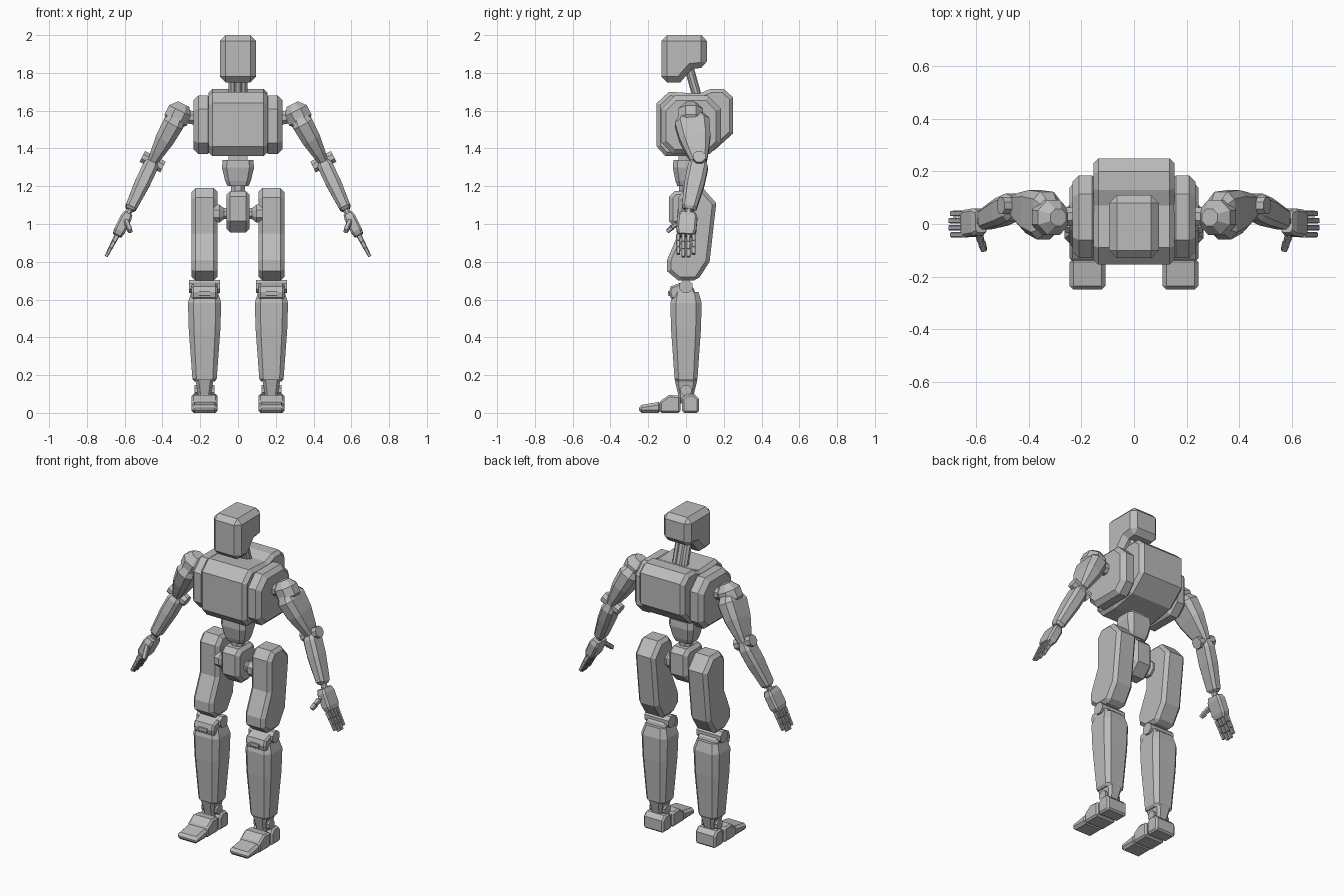
import bpy
import bmesh
from mathutils import Vector

old_cube = bpy.data.objects.get("Cube")
if old_cube:
    bpy.data.objects.remove(old_cube, do_unlink=True)

grey = bpy.data.materials.new("matte_grey")
grey.use_nodes = True
grey.diffuse_color = (0.5, 0.5, 0.5, 1)
grey.node_tree.nodes["Principled BSDF"].inputs["Base Color"].default_value = grey.diffuse_color

ROUND = 0.586  # corner cut that makes a regular octagon
LEG_X = 0.177
LEG_HALF = 0.068


def finish(name, bm, bevel, mirror):
    """Turn a bmesh into a named flat-shaded object with its modifiers."""
    bmesh.ops.recalc_face_normals(bm, faces=bm.faces[:])
    mesh = bpy.data.meshes.new(name)
    bm.to_mesh(mesh)
    bm.free()
    mesh.materials.append(grey)
    obj = bpy.data.objects.new(name, mesh)
    bpy.context.scene.collection.objects.link(obj)
    if bevel:
        chamfer = obj.modifiers.new("chamfer", "BEVEL")
        chamfer.width = bevel
        chamfer.segments = 1
        chamfer.limit_method = "ANGLE"
        chamfer.angle_limit = 0.9
    if mirror:
        obj.modifiers.new("mirror", "MIRROR").use_mirror_merge = False


def slab(name, outline, half_width, centre_x=0, bevel=0.02):
    """Side outline of (y, z) points extruded across x; off-centre slabs are mirrored."""
    bm = bmesh.new()
    face = bm.faces.new([bm.verts.new((centre_x - half_width, y, z)) for y, z in outline])
    grown = bmesh.ops.extrude_face_region(bm, geom=[face])["geom"]
    verts = [item for item in grown if isinstance(item, bmesh.types.BMVert)]
    bmesh.ops.translate(bm, verts=verts, vec=(half_width * 2, 0, 0))
    finish(name, bm, bevel, mirror=centre_x > 0)


def cut_box(front, back, bottom, top, cut, low_cut):
    """Box outline with its upper and lower corners cut at an angle."""
    return [(front, bottom + low_cut), (front, top - cut), (front + cut, top),
            (back - cut, top), (back, top - cut), (back, bottom + low_cut),
            (back - low_cut, bottom), (front + low_cut, bottom)]


def loft(name, start, end, width, depth, scales, corner=0.35, facing=(0, 1, 0)):
    """Chamfered rectangle swept from start to end; scales maps position to section size."""
    start, end = Vector(start), Vector(end)
    axis = (end - start).normalized()
    back = Vector(facing)
    back = (back - axis * back.dot(axis)).normalized()
    side = back.cross(axis)
    cut = corner * min(width, depth)
    inner_w, inner_d = width - cut, depth - cut
    corners = [(width, inner_d), (inner_w, depth), (-inner_w, depth), (-width, inner_d),
               (-width, -inner_d), (-inner_w, -depth), (inner_w, -depth), (width, -inner_d)]
    bm = bmesh.new()
    rings = []
    for position, scale in scales.items():
        centre = start.lerp(end, position)
        rings.append([bm.verts.new(centre + (side * u + back * v) * scale) for u, v in corners])
    for low, high in zip(rings, rings[1:]):
        for i in range(len(low)):
            bm.faces.new((low[i - 1], low[i], high[i], high[i - 1]))
    bm.faces.new(rings[0])
    bm.faces.new(rings[-1])
    finish(name, bm, bevel=0, mirror=max(start.x, end.x) > 0)


def peg(name, start, end, radius):
    """Eight-sided pin."""
    loft(name, start, end, radius, radius, {0: 1, 1: 1}, ROUND)


def cross_pin(name, centre, half_length, radius):
    """Pin running across the body through a joint."""
    reach = Vector((half_length, 0, 0))
    peg(name, Vector(centre) - reach, Vector(centre) + reach, radius)


# Head and neck
slab("head", [(-0.13, 1.75), (-0.03, 1.75), (0.03, 1.82), (0.11, 1.83), (0.11, 2), (-0.13, 2)],
     half_width=0.095, bevel=0.03)
neck_base, neck_top = Vector((0, 0.06, 1.67)), Vector((0, 0.01, 1.85))
peg("neck_centre", neck_base, neck_top, radius=0.025)
strut_offset = Vector((0.03, 0, 0))
peg("neck_strut", neck_base + strut_offset, neck_top + strut_offset, radius=0.02)

# Torso
slab("chest_core", [(-0.155, 1.64), (-0.09, 1.7), (0.07, 1.69), (0.13, 1.715), (0.2, 1.715),
                    (0.25, 1.67), (0.25, 1.48), (0.15, 1.39), (0, 1.36), (-0.11, 1.36),
                    (-0.155, 1.41)], half_width=0.155)
side_outline = cut_box(front=-0.13, back=0.185, bottom=1.37, top=1.68, cut=0.07, low_cut=0.06)
slab("chest_side", side_outline, half_width=0.05, centre_x=0.185, bevel=0.025)
slab("waist_joint", cut_box(front=-0.04, back=0.04, bottom=1.3, top=1.38, cut=0.01, low_cut=0.01),
     half_width=0.05, bevel=0)
loft("abdomen", (0, 0, 1.2), (0, 0, 1.34), width=0.085, depth=0.07,
     scales={0: 0.65, 0.2: 0.8, 0.7: 1, 1: 0.95})
peg("spine_pin", (0, 0, 1.15), (0, 0, 1.22), radius=0.037)
slab("pelvis", cut_box(front=-0.09, back=0.09, bottom=0.955, top=1.175, cut=0.03, low_cut=0.06),
     half_width=0.062)
loft("hip_joint", (0.05, 0, 1.055), (0.13, 0, 1.055), width=0.048, depth=0.048,
     scales={0: 0.6, 0.3: 0.6, 0.6: 1, 1: 1}, corner=ROUND)

# Legs
slab("thigh", [(-0.04, 1.14), (0, 1.19), (0.09, 1.19), (0.16, 1.11), (0.125, 0.8), (0.06, 0.7),
               (-0.04, 0.7), (-0.1, 0.75), (-0.1, 0.81), (-0.04, 0.95)],
     LEG_HALF, LEG_X)
knee = Vector((LEG_X, 0, 0.67))
cross_pin("knee_pin", knee, half_length=0.083, radius=0.034)
slab("knee_guard", [(-0.09, 0.64), (-0.08, 0.67), (0, 0.7), (0.05, 0.65), (0.03, 0.6), (-0.08, 0.6)],
     LEG_HALF, LEG_X, bevel=0.01)
ankle = Vector((LEG_X, 0, 0.12))
loft("shin", (LEG_X, 0, 0.165), (LEG_X, 0, 0.64), width=0.088, depth=0.083,
     scales={0: 0.6, 0.03: 0.73, 0.58: 0.95, 0.88: 1, 1: 0.8})
slab("shin_latch", cut_box(front=-0.094, back=-0.07, bottom=0.62, top=0.645, cut=0.002, low_cut=0.002),
     half_width=0.03, centre_x=LEG_X, bevel=0)
loft("ankle", (LEG_X, 0, 0.05), (LEG_X, 0, 0.175), width=0.048, depth=0.06,
     scales={0: 0.6, 0.4: 0.7, 1: 1})
cross_pin("ankle_pin", ankle, half_length=0.053, radius=0.028)

# Feet
slab("heel", cut_box(front=-0.02, back=0.068, bottom=0, top=0.1, cut=0.025, low_cut=0.01),
     LEG_HALF, LEG_X, bevel=0.01)
slab("midfoot", [(-0.14, 0), (-0.03, 0), (-0.03, 0.09), (-0.09, 0.095), (-0.14, 0.06)],
     LEG_HALF, LEG_X, bevel=0.01)
slab("toes", [(-0.25, 0), (-0.13, 0), (-0.13, 0.06), (-0.25, 0.04)],
     LEG_HALF, LEG_X, bevel=0.015)

# Shoulders and arms
shoulder = Vector((0.318, 0.025, 1.575))
elbow = Vector((0.452, 0.07, 1.33))
wrist = Vector((0.582, 0.01, 1.055))
knuckle = Vector((0.64, 0, 0.94))
fingertip = Vector((0.7, 0, 0.825))
peg("shoulder_pin", (0.22, 0.03, 1.56), shoulder, radius=0.035)
ball_axis = Vector((0.03, 0, -0.06))
loft("shoulder_ball", shoulder - ball_axis, shoulder + ball_axis, width=0.066, depth=0.066,
     scales={0: 0.5, 0.3: 1, 0.7: 1, 1: 0.5}, corner=ROUND)
loft("upper_arm", shoulder, elbow, width=0.056, depth=0.092,
     scales={0: 0.7, 0.15: 1, 0.5: 0.9, 0.8: 0.65, 1: 0.45}, corner=0.5)
elbow_reach = Vector((0.055, 0, 0.028))
peg("elbow_pin", elbow - elbow_reach, elbow + elbow_reach, radius=0.032)
loft("forearm", elbow, wrist, width=0.041, depth=0.053,
     scales={-0.05: 0.6, 0.1: 1, 0.4: 1, 0.88: 0.75, 0.93: 0.5}, corner=0.45)
peg("wrist_pin", elbow.lerp(wrist, 0.9), wrist.lerp(knuckle, 0.2), radius=0.018)

# Hands
loft("palm", wrist, knuckle, width=0.03, depth=0.052, scales={0: 0.8, 0.2: 1, 0.8: 1, 1: 0.8})
FINGERS, JOINTS = 4, 3
for finger in range(FINGERS):
    spread = Vector((0, 0.04 - finger * 0.027, 0))
    reach = 0.88 if finger in (0, FINGERS - 1) else 1
    for joint in range(JOINTS):
        near = knuckle.lerp(fingertip, reach * joint / JOINTS)
        far = knuckle.lerp(fingertip, reach * (joint + 0.93) / JOINTS)
        loft("finger_joint", near + spread, far + spread, width=0.014 - joint * 0.002, depth=0.011,
             scales={0: 1, 1: 0.9})
thumb_root = wrist.lerp(knuckle, 0.25) + Vector((0, -0.03, 0))
thumb_tip = Vector((0.57, -0.1, 0.96))
for joint in range(JOINTS):
    loft("thumb_joint", thumb_root.lerp(thumb_tip, joint / JOINTS),
         thumb_root.lerp(thumb_tip, (joint + 0.93) / JOINTS), width=0.014, depth=0.014,
         scales={0: 1, 1: 0.8}, facing=(1, 0, 0))
